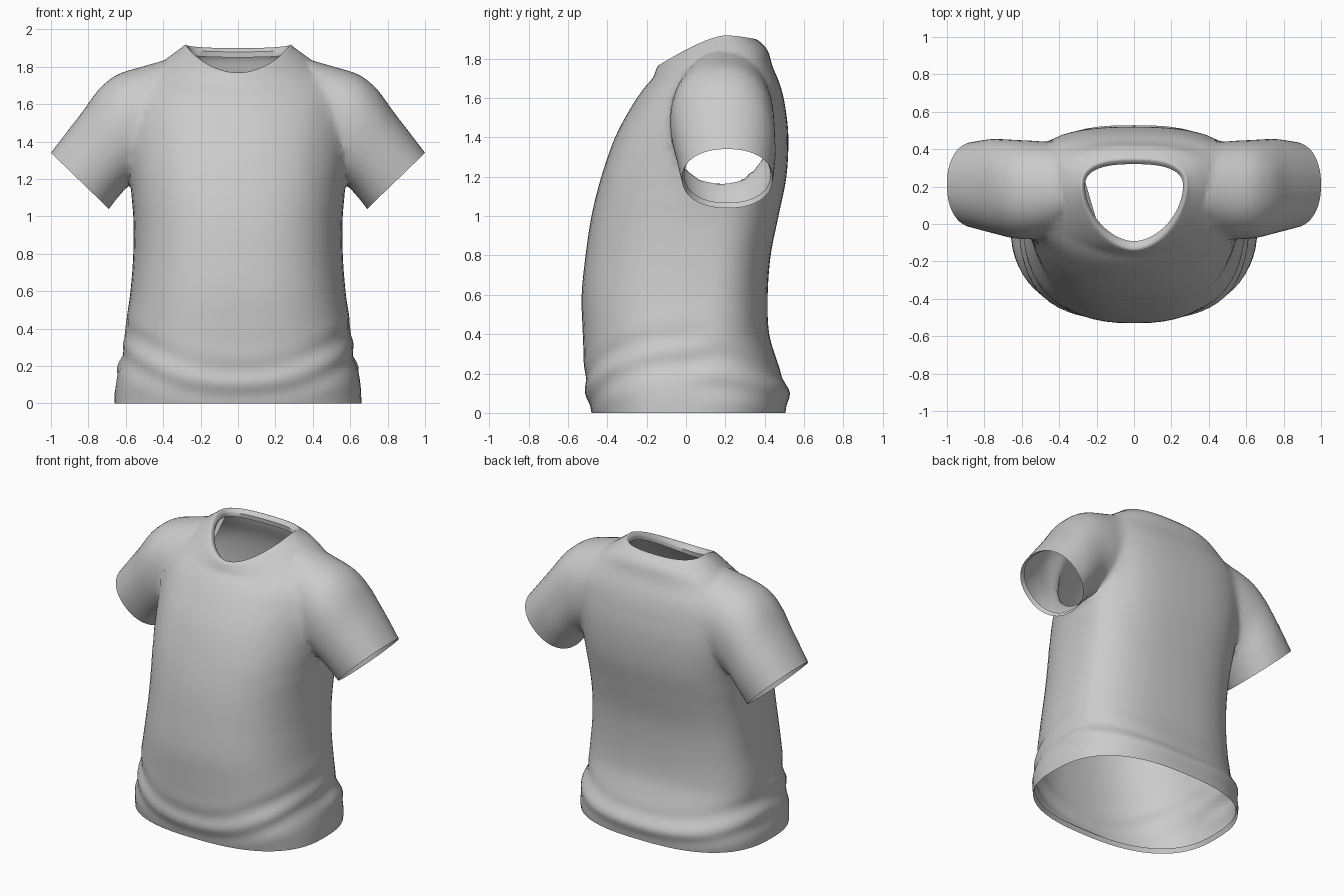
import bpy, bmesh, math
from mathutils import Vector

SEG = 64

cube = bpy.data.objects.get("Cube")
if cube:
    bpy.data.objects.remove(cube, do_unlink=True)

fabric = bpy.data.materials.new("grey_fabric")
fabric.use_nodes = True
GREY = (0.6, 0.6, 0.6, 1)
fabric.diffuse_color = GREY
fabric.node_tree.nodes["Principled BSDF"].inputs["Base Color"].default_value = GREY


def spline(keys, steps):
    """Smoothly interpolate rows of numbers."""
    rows = []
    for i in range(len(keys) - 1):
        a, b, c, d = (keys[max(0, min(len(keys) - 1, i + k))] for k in (-1, 0, 1, 2))
        for j in range(steps):
            t = j / steps
            rows.append([q + t * (r - p) / 2 + t * t * (p - 2.5 * q + 2 * r - s / 2)
                         + t ** 3 * (1.5 * (q - r) + (s - p) / 2)
                         for p, q, r, s in zip(a, b, c, d)])
    return rows + [list(keys[-1])]


def clamp(v):
    return max(0.0, min(1.0, v))


def power(v, e):
    return math.copysign(abs(v) ** (2 / e), v)


def folds(side, z, back):
    """Gathered cloth above the hem, rising towards the sides."""
    u = z - 0.1 - (0.1 if back else 0.22) * side ** 2
    return 0.016 * math.cos(u * 36) * math.exp(-(u / 0.12) ** 2) * clamp(z / 0.06)


def torso_ring(row):
    z_front, z_side, z_back, width, front, back, = row
    mid = 0.2 * clamp(z_side / 1.4)
    front_power = 2.5 - 0.7 * clamp((z_side - 1.2) / 0.7)
    ring = []
    for i in range(SEG):
        a = math.tau * i / SEG
        behind = math.sin(a) > 0
        e = 2.6 if behind else front_power
        cx, sy = power(math.cos(a), e), power(math.sin(a), e)
        z = z_side + ((z_back if behind else z_front) - z_side) * abs(sy) ** 1.5
        swell = 1 + folds(cx, z, behind)
        depth = back - mid if behind else mid - front
        ring.append(Vector((width * cx * swell, mid + depth * sy * swell, z)))
    return ring


def sleeve_ring(row, side):
    top_x, top_z, low_x, low_z, front, back = row
    ring = []
    for i in range(SEG):
        a = math.tau * i / SEG
        v = (power(math.cos(a), 2.2) + 1) / 2
        h = (power(math.sin(a), 2.2) + 1) / 2
        ring.append(Vector((side * (low_x + (top_x - low_x) * v),
                            front + (back - front) * h,
                            low_z + (top_z - low_z) * v)))
    return ring


def lip(ring, scale, shift):
    """Copy of an opening's edge, turned inwards."""
    centre = sum(ring, Vector()) / len(ring)
    return [centre + (p - centre) * scale + Vector(shift) for p in ring]


def loft(name, rings):
    """Closed solid through the rings; its end caps are single large faces."""
    bm = bmesh.new()
    loops = [[bm.verts.new(p) for p in ring] for ring in rings]
    for low, high in zip(loops, loops[1:]):
        for i in range(SEG):
            j = (i + 1) % SEG
            bm.faces.new((low[i], low[j], high[j], high[i]))
    bm.faces.new(loops[0])
    bm.faces.new(loops[-1])
    bmesh.ops.recalc_face_normals(bm, faces=bm.faces)
    mesh = bpy.data.meshes.new(name)
    bm.to_mesh(mesh)
    bm.free()
    mesh.materials.append(fabric)
    obj = bpy.data.objects.new(name, mesh)
    bpy.context.collection.objects.link(obj)
    return obj


# Body: height, half width, front, back
body = [(0, .66, -.48, .505), (.1, .655, -.505, .52), (.2, .635, -.515, .485),
        (.3, .61, -.52, .45), (.42, .6, -.525, .42), (.6, .575, -.53, .415),
        (.8, .56, -.51, .43), (1, .56, -.48, .47), (1.2, .58, -.43, .51),
        (1.4, .6, -.36, .52), (1.55, .6, -.28, .505)]
# Yoke and collar: front, side and back heights, half width, front, back
yoke = [(1.64, 1.66, 1.66, .58, -.22, .48), (1.7, 1.75, 1.76, .5, -.17, .44),
        (1.735, 1.83, 1.84, .4, -.155, .415), (1.765, 1.9, 1.885, .305, -.14, .375),
        (1.765, 1.918, 1.9, .28, -.115, .345), (1.745, 1.895, 1.88, .262, -.092, .32)]
keys = [(r[0],) * 3 + r[1:] for r in body] + yoke
rings = [torso_ring(r) for r in spline(keys, 5)]
rings.insert(0, lip(rings[0], 0.98, (0, 0, 0.03)))
rings.append(lip(rings[-1], 1.02, (0, 0, -0.03)))
shirt = loft("shirt", rings)

# Sleeves: upper edge x, z, lower edge x, z, front, back
sleeve = [(.3, 1.86, .3, 1.3, .0, .4), (.5, 1.805, .45, 1.23, -.07, .44),
          (.69, 1.735, .56, 1.18, -.08, .45), (.85, 1.535, .635, 1.11, -.05, .455),
          (1, 1.34, .69, 1.04, -.02, .44)]
for side in (-1, 1):
    rings = [sleeve_ring(r, side) for r in spline(sleeve, 6)]
    rings.append(lip(rings[-1], 0.95, (-0.02 * side, 0, 0.02)))
    part = loft("sleeve", rings)
    union = shirt.modifiers.new("join_sleeve", "BOOLEAN")
    union.operation = "UNION"
    union.solver = "EXACT"
    union.object = part
    bpy.context.view_layer.objects.active = shirt
    bpy.ops.object.modifier_apply(modifier=union.name)
    bpy.data.objects.remove(part, do_unlink=True)

# Open the neck, hem and cuffs, then soften the armholes
bm = bmesh.new()
bm.from_mesh(shirt.data)
caps = [f for f in bm.faces if len(f.verts) > SEG // 2]
bmesh.ops.delete(bm, geom=caps, context="FACES")


def armhole():
    return [v for v in bm.verts
            if 0.4 < abs(v.co.x) < 0.74 and v.co.z > 1.12 and not v.is_boundary
            and abs(v.co.x) - v.co.z < -0.42]


bmesh.ops.remove_doubles(bm, verts=armhole(), dist=0.008)
for _ in range(5):
    bmesh.ops.smooth_vert(bm, verts=armhole(), factor=0.5,
                          use_axis_x=True, use_axis_y=True, use_axis_z=True)
bm.to_mesh(shirt.data)
bm.free()

bpy.ops.object.select_all(action="DESELECT")
shirt.select_set(True)
bpy.context.view_layer.objects.active = shirt
bpy.ops.object.shade_smooth_by_angle(angle=math.radians(50))
